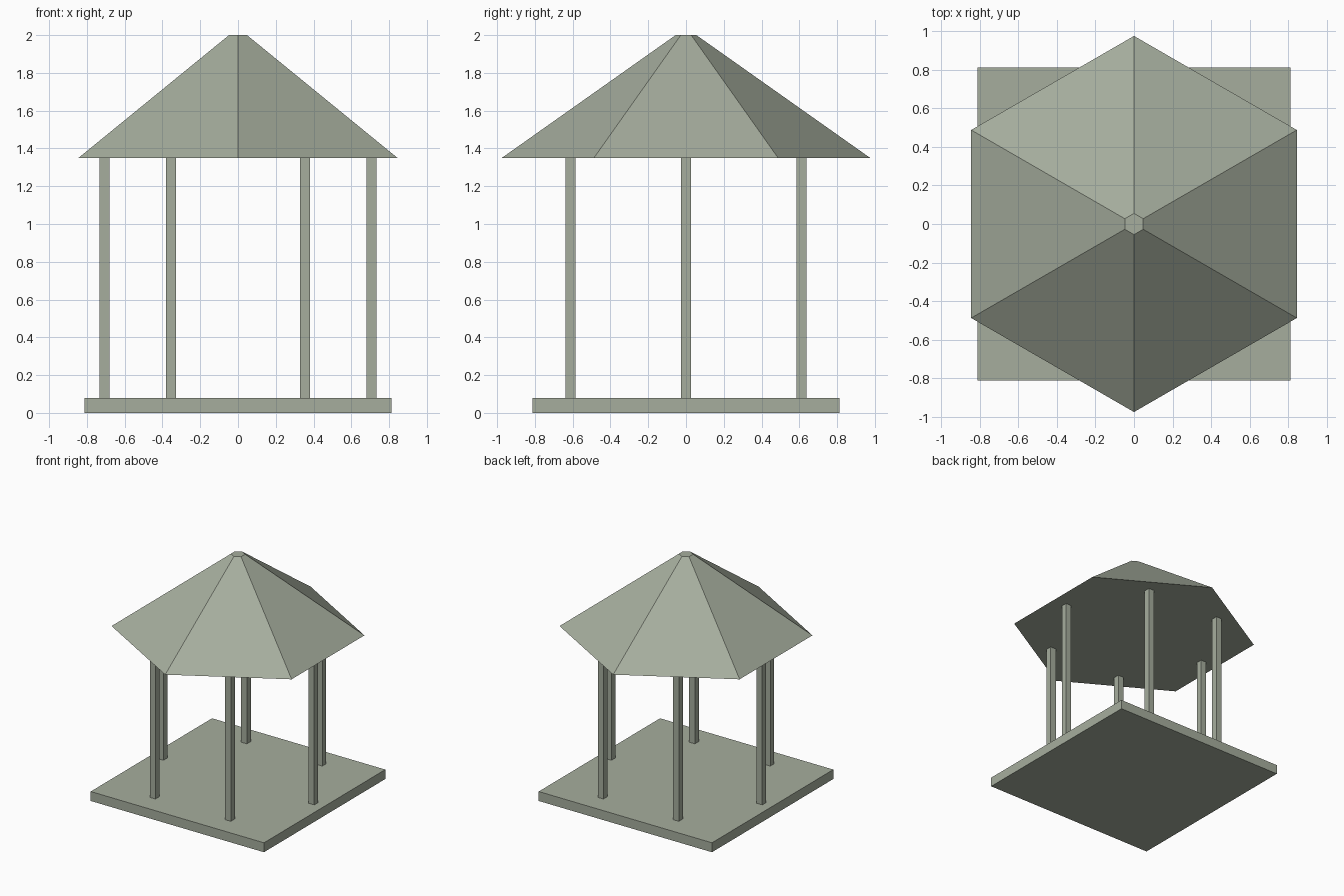
import bpy
import math

if "Cube" in bpy.data.objects:
    bpy.data.objects.remove(bpy.data.objects["Cube"])

# One sage grey colour for the whole gazebo
sage = bpy.data.materials.new("sage_grey")
sage.diffuse_color = (0.38, 0.42, 0.34, 1.0)
sage.use_nodes = True
sage.node_tree.nodes["Principled BSDF"].inputs["Base Color"].default_value = sage.diffuse_color

BASE_TOP, EAVES, PEAK = 0.08, 1.35, 2.0


def finish(name):
    obj = bpy.context.object
    obj.name = name
    obj.data.materials.append(sage)
    return obj


def box(name, x, y, z0, z1, width):
    bpy.ops.mesh.primitive_cube_add(size=1, location=(x, y, (z0 + z1) / 2))
    bpy.context.object.scale = (width, width, z1 - z0)
    bpy.ops.object.transform_apply(location=False, rotation=False, scale=True)
    return finish(name)


# Square floor slab
box("floor_slab", 0, 0, 0, BASE_TOP, 1.625)

# Six square posts on a ring
for i in range(6):
    a = math.radians(60 * i)
    box(f"post_{i + 1}", 0.707 * math.cos(a), 0.707 * math.sin(a),
        BASE_TOP, EAVES, 0.053)

# Six-sided roof with a small flat top, corners pointing along y
bpy.ops.mesh.primitive_cone_add(vertices=6, radius1=0.975, radius2=0.055,
                                depth=PEAK - EAVES,
                                location=(0, 0, (EAVES + PEAK) / 2))
finish("roof")
